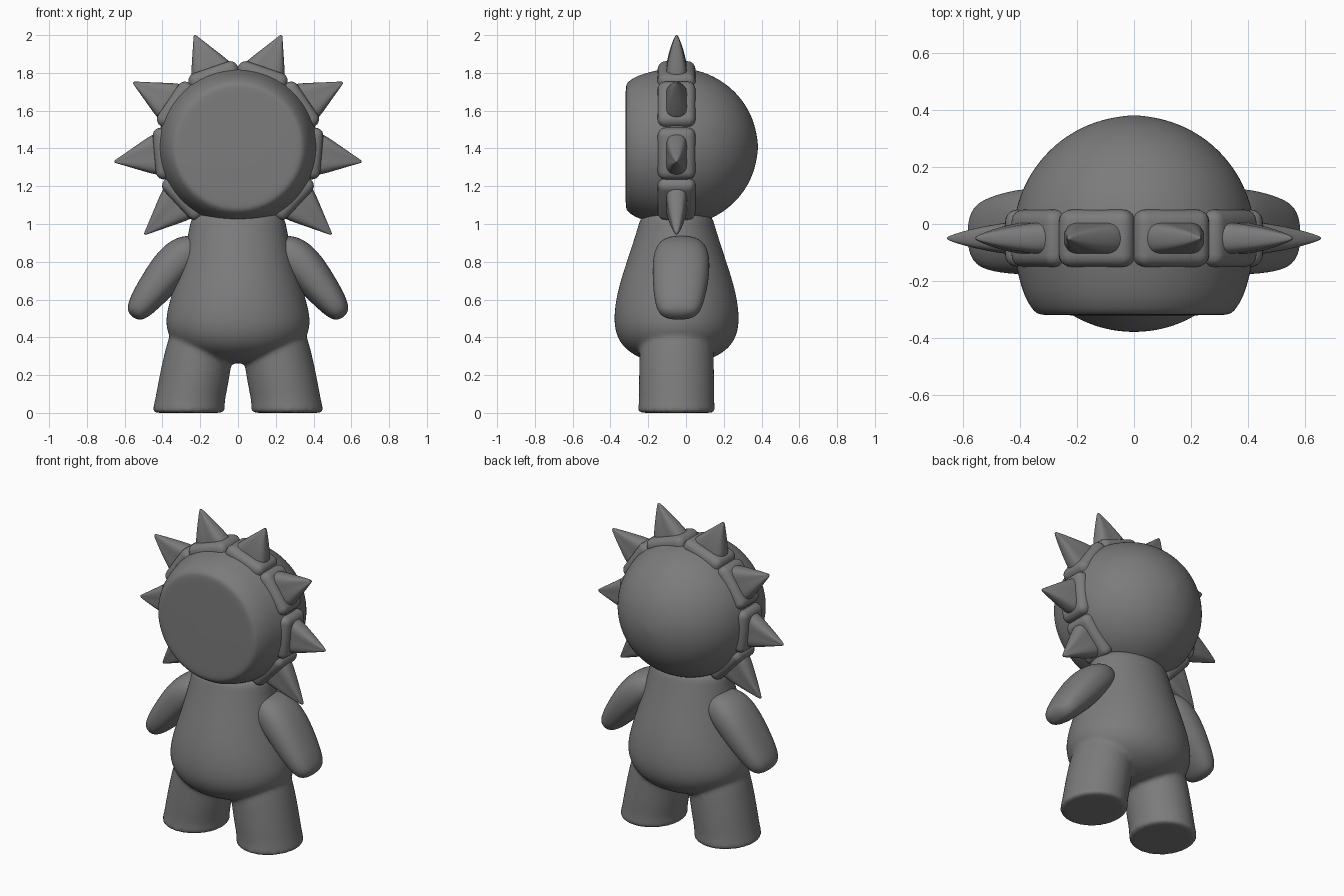
import bpy, bmesh, math
from mathutils import Vector, Matrix

if "Cube" in bpy.data.objects:
    bpy.data.objects.remove(bpy.data.objects["Cube"])

grey = bpy.data.materials.new("plain grey")
grey.use_nodes = True
grey.diffuse_color = (0.2, 0.2, 0.2, 1)
grey.node_tree.nodes["Principled BSDF"].inputs["Base Color"].default_value = (0.2, 0.2, 0.2, 1)

X, Y, Z = Vector((1, 0, 0)), Vector((0, 1, 0)), Vector((0, 0, 1))
MID_Y = -0.05
HEAD = Vector((0, MID_Y, 1.408))


def ring(centre, u, v, a, b, n=24, power=1.0, pinch=0.0):
    """Closed (super)elliptical section; pinch hollows the broad sides."""
    pts = []
    for i in range(n):
        t = 2 * math.pi * i / n
        c, s = math.cos(t), math.sin(t)
        c = math.copysign(abs(c) ** power, c)
        s = math.copysign(abs(s) ** power, s)
        pts.append(centre + u * a * c + v * b * s * (1 - pinch * (1 - abs(c))))
    return pts


def loft(bm, rings):
    """Skin a row of sections and close both ends."""
    rows = [[bm.verts.new(p) for p in r] for r in rings]
    n = len(rows[0])
    for lo, hi in zip(rows, rows[1:]):
        for i in range(n):
            j = (i + 1) % n
            bm.faces.new((lo[i], lo[j], hi[j], hi[i]))
    bm.faces.new(rows[0][::-1])
    bm.faces.new(rows[-1])


def finish(name, bm, subdivide=2):
    bmesh.ops.recalc_face_normals(bm, faces=bm.faces)
    for f in bm.faces:
        f.smooth = True
    mesh = bpy.data.meshes.new(name)
    bm.to_mesh(mesh)
    bm.free()
    mesh.materials.append(grey)
    ob = bpy.data.objects.new(name, mesh)
    bpy.context.collection.objects.link(ob)
    if subdivide:
        ob.modifiers.new("round", "SUBSURF").levels = subdivide
        ob.modifiers["round"].render_levels = subdivide
    return ob


# Head: ball with a flat, round-edged face disc
bm = bmesh.new()
profile = [(0.01, -0.27), (0.3, -0.27), (0.34, -0.268), (0.362, -0.245), (0.388, -0.2)]
for deg in range(-18, 90, 9):
    profile.append((0.428 * math.cos(math.radians(deg)), 0.43 * math.sin(math.radians(deg))))
profile.append((0.01, 0.431))
loft(bm, [ring(HEAD + Y * y, X, Z, r, r * 0.985, 32) for r, y in profile])
finish("head", bm)

# Body and both legs, blended into one skin
bm = bmesh.new()
body = [(0.262, 0.02, 0.02), (0.265, 0.12, 0.11), (0.29, 0.22, 0.2), (0.345, 0.325, 0.285),
        (0.42, 0.378, 0.325), (0.5, 0.386, 0.334), (0.6, 0.362, 0.323), (0.7, 0.33, 0.298),
        (0.8, 0.3, 0.265), (0.9, 0.275, 0.232), (1.0, 0.255, 0.2), (1.08, 0.24, 0.18)]
loft(bm, [ring(Vector((0, MID_Y, z)), X, Y, a, b, 32) for z, a, b in body])
legs = [(0, 0.262, 0.02), (0, 0.262, 0.19), (0.002, 0.262, 0.2), (0.025, 0.26, 0.2),
        (0.06, 0.256, 0.194), (0.15, 0.238, 0.196), (0.27, 0.217, 0.193),
        (0.4, 0.188, 0.19), (0.5, 0.17, 0.16)]
for side in (1, -1):
    loft(bm, [ring(Vector((side * x, MID_Y, z)), X, Y, r * 0.96, r * 1.03) for z, x, r in legs])
torso = finish("body_and_legs", bm)
blend = torso.modifiers.new("blend", "REMESH")
blend.mode = "VOXEL"
blend.voxel_size = 0.012
blend.use_smooth_shade = True
soften = torso.modifiers.new("soften", "SMOOTH")
soften.factor = 0.5
soften.iterations = 8

# Arms: flattened tapering sleeves (x, z, half thickness, half depth, y)
arm = [(0.2, 0.915, 0.03, 0.06, -0.025), (0.225, 0.895, 0.075, 0.115, -0.025),
       (0.285, 0.845, 0.105, 0.148, -0.025), (0.36, 0.765, 0.107, 0.153, -0.026),
       (0.43, 0.675, 0.096, 0.146, -0.03), (0.49, 0.598, 0.082, 0.132, -0.035),
       (0.53, 0.545, 0.066, 0.115, -0.037), (0.551, 0.518, 0.045, 0.085, -0.038),
       (0.558, 0.508, 0.015, 0.03, -0.038)]
for side, label in ((1, "left"), (-1, "right")):
    bm = bmesh.new()
    across = Vector((side * 0.78, 0, 0.62))
    loft(bm, [ring(Vector((side * x, y, z)), across, Y, a, b, 24, 0.85) for x, z, a, b, y in arm])
    finish(label + "_arm", bm)

# Mane: rounded pads round the head, each carrying a leaning spike
spikes = [(71, 0.23, 2.0), (34, 0.555, 1.75), (-5, 0.655, 1.33), (-43, 0.495, 0.945)]
sections = [(-0.1, 0.118, 0.072), (0.08, 0.11, 0.068), (0.35, 0.08, 0.056),
            (0.65, 0.045, 0.038), (0.88, 0.019, 0.019), (0.98, 0.008, 0.008), (1.0, 0.003, 0.003)]
for side, label in ((1, "left"), (-1, "right")):
    for k, (deg, tx, tz) in enumerate(spikes, 1):
        a = math.radians(deg)
        out = Vector((side * math.cos(a), 0, math.sin(a)))
        along = Vector((-side * math.sin(a), 0, math.cos(a)))
        # Pad
        bm = bmesh.new()
        bmesh.ops.create_cube(bm, size=1)
        bmesh.ops.scale(bm, verts=bm.verts, vec=(0.1, 0.2, 0.274))
        bmesh.ops.bevel(bm, geom=bm.edges[:], offset=0.042, segments=5,
                        profile=0.5, affect="EDGES")
        frame = Matrix((out, Y, along)).transposed().to_4x4()
        bmesh.ops.transform(bm, verts=bm.verts,
                            matrix=Matrix.Translation(HEAD + out * 0.395) @ frame)
        finish(f"{label}_pad_{k}", bm, 0)
        # Spike
        bm = bmesh.new()
        base, tip = HEAD + out * 0.425, Vector((side * tx, MID_Y, tz))
        loft(bm, [ring(base.lerp(tip, f), along, Y, w, d, 16, 0.75, 0.22) for f, w, d in sections])
        finish(f"{label}_spike_{k}", bm)
